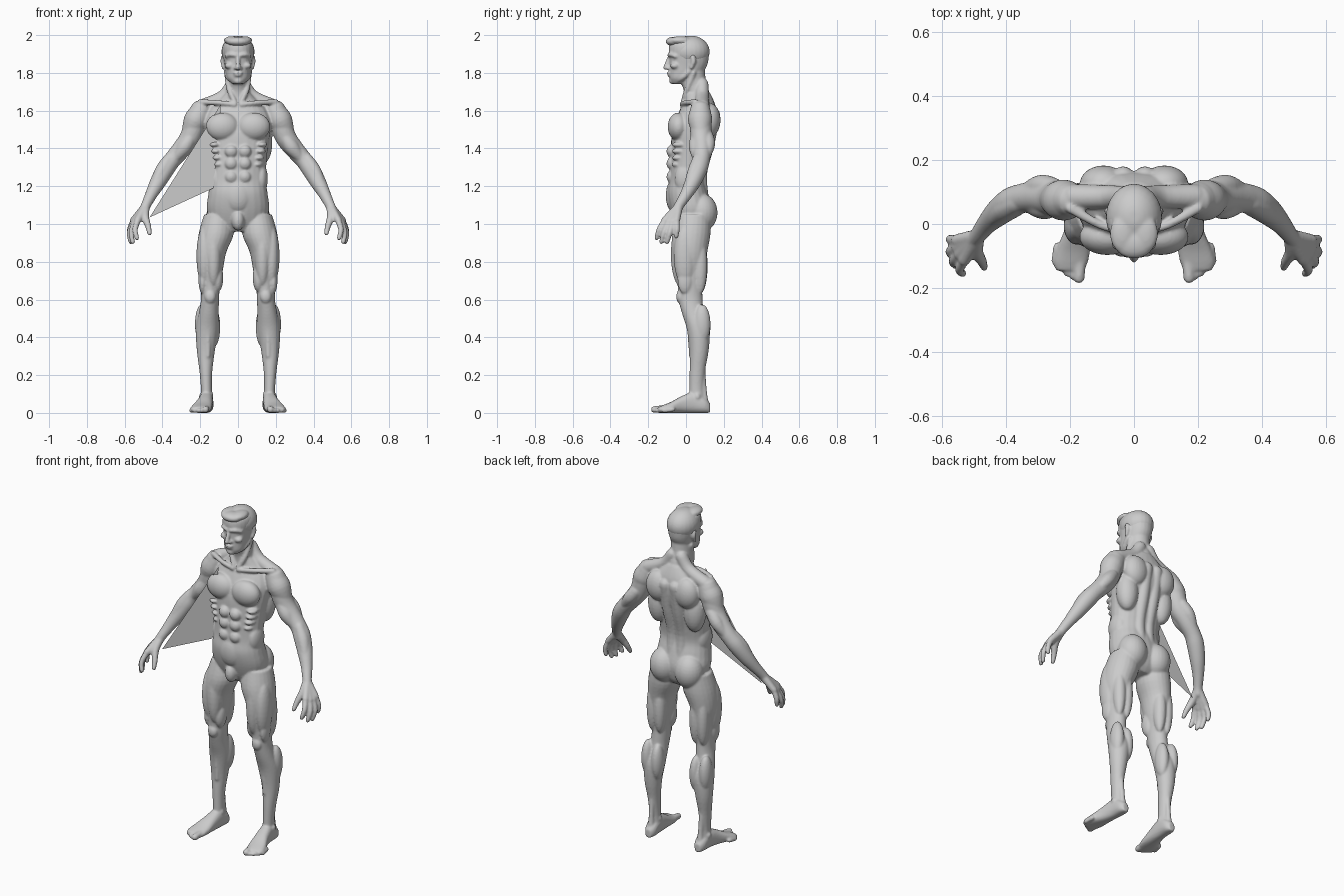
import bpy, bmesh, math
from mathutils import Vector as V

SEG = 24
bm = bmesh.new()


def smooth_rows(rows, n=4):
    """Catmull-Rom interpolation through rows of numbers."""
    out = []
    for i in range(len(rows) - 1):
        a, b, c, d = (rows[max(0, min(len(rows) - 1, i + k))] for k in (-1, 0, 1, 2))
        for s in range(n):
            t = s / n
            out.append([0.5 * (2*q + (r-p)*t + (2*p-5*q+4*r-w)*t*t + (3*q-p-3*r+w)*t**3)
                        for p, q, r, w in zip(a, b, c, d)])
    return out + [list(rows[-1])]


def loft(rings, pair=False, e=2.0):
    """Skin rings of (centre, u axis, v axis); pair adds the mirrored copy."""
    for sx in ((1, -1) if pair else (1,)):
        loops = []
        for c, u, v in rings:
            loop = []
            for k in range(SEG):
                a = 2 * math.pi * k / SEG
                ca, sa = math.cos(a), math.sin(a)
                p = c + u * math.copysign(abs(ca)**(2/e), ca) + v * math.copysign(abs(sa)**(2/e), sa)
                loop.append(bm.verts.new((p.x * sx, p.y, p.z)))
            loops.append(loop)
        faces = [bm.faces.new(loops[0]), bm.faces.new(loops[-1])]
        for A, B in zip(loops, loops[1:]):
            for k in range(SEG):
                j = (k + 1) % SEG
                faces.append(bm.faces.new((A[k], A[j], B[j], B[k])))
        bmesh.ops.recalc_face_normals(bm, faces=faces)


def stack(rows, pair=False, e=2.0):
    """Horizontal slices: z, cx, cy, rx, ry."""
    loft([(V((x, y, z)), V((rx, 0, 0)), V((0, ry, 0))) for z, x, y, rx, ry in smooth_rows(rows)], pair, e)


def tube(rows, pair=True, n=4):
    """Round-ended limb through rows of x, y, z, radius."""
    pts = smooth_rows(rows, n)
    P = [V(p[:3]) for p in pts]
    R = [p[3] for p in pts]
    rings = []
    for i, (p, r) in enumerate(zip(P, R)):
        t = (P[min(i+1, len(P)-1)] - P[max(i-1, 0)]).normalized()
        ref = V((0, 1, 0)) if abs(t.y) < 0.8 else V((1, 0, 0))
        u = t.cross(ref).normalized()
        v = t.cross(u)
        ring = (p, u * r, v * r)
        caps = [(p + t * r * k * (-1 if i == 0 else 1), u * r * w, v * r * w)
                for k, w in ((0.5, 0.87), (0.85, 0.53), (0.98, 0.2))]
        if i == 0:
            rings += caps[::-1] + [ring]
        elif i == len(P) - 1:
            rings += [ring] + caps
        else:
            rings.append(ring)
    loft(rings, pair)


def blob(x, y, z, rx, ry, rz, pair=True):
    """Ellipsoid muscle."""
    rings = []
    for i in range(1, 16):
        a = math.pi * i / 16
        rings.append((V((x, y, z - rz * math.cos(a))), V((rx * math.sin(a), 0, 0)), V((0, ry * math.sin(a), 0))))
    loft(rings, pair)


def finish(name, voxel, its):
    """Write the parts out as one blended smooth skin."""
    me = bpy.data.meshes.new(name)
    bm.to_mesh(me)
    bm.clear()
    ob = bpy.data.objects.new(name, me)
    bpy.context.collection.objects.link(ob)
    m = ob.modifiers.new("blend", 'REMESH')
    m.mode, m.voxel_size, m.use_smooth_shade = 'VOXEL', voxel, True
    s = ob.modifiers.new("soften", 'SMOOTH')
    s.factor, s.iterations = 0.5, its
    return ob


# torso: z, front y, back y, half width
torso = [(.96, -.03, .09, .08), (1.0, -.055, .12, .14), (1.08, -.085, .135, .165), (1.16, -.1, .118, .157),
         (1.23, -.09, .1, .148), (1.31, -.085, .11, .15), (1.4, -.08, .13, .158), (1.48, -.075, .155, .17),
         (1.55, -.055, .165, .175), (1.61, -.03, .16, .15), (1.65, -.01, .148, .11), (1.69, -.01, .13, .07)]
stack([(z, 0, (f + b) / 2, w, (b - f) / 2) for z, f, b, w in torso], e=2.2)

# chest, stomach and groin
blob(.083, -.04, 1.515, .088, .057, .075)
for z in (1.385, 1.32, 1.25):
    blob(.036, -.075, z, .034, .028, .034)
blob(0, -.062, 1.15, .075, .045, .09, False)
blob(.122, .0, 1.24, .036, .06, .08)
for i in range(4):
    blob(.125 - .008 * i, -.035, 1.42 - .035 * i, .03, .04, .016)
blob(0, -.062, 1.02, .034, .04, .055, False)

# back and buttocks
blob(.095, .125, 1.55, .075, .058, .09)
blob(.12, .085, 1.43, .062, .06, .12)
tube([(.03, .085, 1.15, .034), (.032, .08, 1.27, .032), (.034, .115, 1.42, .035), (.034, .145, 1.58, .036)])
blob(.083, .085, 1.06, .083, .082, .1)

# neck, trapezius and collar bones
stack([(1.6, 0, .07, .075, .075), (1.7, 0, .056, .064, .067), (1.75, 0, .04, .061, .066), (1.82, 0, .035, .06, .065)])
tube([(.03, .085, 1.74, .034), (.08, .085, 1.672, .036), (.19, .085, 1.62, .04)])
tube([(.06, .04, 1.8, .014), (.045, .005, 1.71, .015), (.014, -.018, 1.64, .012)])
tube([(.018, -.022, 1.632, .013), (.1, -.005, 1.642, .013), (.2, .05, 1.645, .016)])

# skull and face
stack([(1.742, 0, -.045, .032, .032), (1.77, 0, -.03, .056, .056), (1.80, 0, -.002, .066, .087),
       (1.84, 0, .012, .072, .1), (1.88, 0, .016, .078, .104), (1.92, 0, .014, .082, .106),
       (1.955, 0, .01, .076, .095), (1.98, 0, .005, .05, .065), (1.988, 0, 0, .02, .03)], e=2.15)
tube([(0, -.088, 1.88, .01), (0, -.1, 1.85, .012), (0, -.108, 1.828, .013)], False)
blob(.013, -.092, 1.825, .011, .014, .009)
tube([(.012, -.088, 1.893, .011), (.04, -.08, 1.897, .011), (.062, -.055, 1.888, .01)])
blob(.045, -.058, 1.838, .026, .026, .018)
blob(0, -.088, 1.8, .026, .014, .006, False)
blob(0, -.086, 1.787, .022, .014, .007, False)
blob(0, -.07, 1.757, .024, .02, .017, False)
tube([(.062, .02, 1.81, .014), (.05, -.02, 1.775, .015), (.02, -.058, 1.755, .014)])
tube([(.078, .035, 1.885, .012), (.08, .04, 1.86, .013), (.076, .028, 1.828, .01)])

# arms with deltoid, biceps, triceps and forearm muscle
tube([(.2, .075, 1.6, .055), (.226, .078, 1.53, .058), (.255, .08, 1.455, .055), (.3, .085, 1.395, .05),
      (.35, .08, 1.337, .046), (.385, .065, 1.29, .048), (.425, .035, 1.22, .042), (.46, 0, 1.155, .032),
      (.487, -.035, 1.1, .026), (.5, -.05, 1.07, .026)])
tube([(.195, .075, 1.6, .055), (.225, .075, 1.545, .064), (.262, .08, 1.47, .04)])
tube([(.25, .055, 1.46, .032), (.285, .055, 1.405, .04), (.33, .06, 1.35, .025)])
tube([(.25, .11, 1.47, .034), (.29, .118, 1.42, .036), (.335, .105, 1.36, .025)])
tube([(.365, .065, 1.345, .03), (.405, .045, 1.28, .036), (.445, .01, 1.2, .022)])

# hands: knuckle, middle joint and tip of each finger
wrist = (.488, -.037, 1.095, .022)
for k, m, t in (((.53, -.112, 1.02), (.545, -.142, .97), (.535, -.155, .925)),
                ((.545, -.093, 1.01), (.565, -.116, .955), (.557, -.13, .905)),
                ((.552, -.071, 1.01), (.575, -.085, .955), (.568, -.1, .905)),
                ((.553, -.05, 1.02), (.574, -.048, .97), (.572, -.052, .935))):
    tube([wrist, (*k, .019)])
    tube([(*k, .016), (*m, .0145), (*t, .012)])
tube([wrist, (.492, -.085, 1.04, .021), (.476, -.115, .99, .016), (.468, -.135, .95, .012)])

# legs: z, cx, cy, rx, ry
stack([(1.05, .105, .04, .075, .09), (.95, .115, .028, .093, .102), (.85, .139, .02, .077, .093),
       (.75, .141, .022, .06, .08), (.67, .146, .022, .05, .066), (.6, .148, .024, .048, .064),
       (.53, .155, .037, .052, .059), (.44, .163, .065, .06, .06), (.33, .17, .07, .048, .05),
       (.22, .17, .06, .034, .041), (.12, .167, .056, .029, .038), (.05, .165, .065, .034, .048)], True)
blob(.178, -.005, .83, .042, .06, .16)
blob(.13, -.03, .84, .042, .05, .17)
blob(.108, -.01, .715, .03, .042, .075)
blob(.187, -.005, .7, .022, .04, .07)
blob(.12, .075, .78, .036, .04, .15)
blob(.168, .075, .78, .034, .038, .15)
blob(.147, -.03, .615, .03, .022, .036)
blob(.128, .085, .455, .034, .045, .105)
blob(.193, .085, .47, .035, .045, .105)
tube([(.15, -.01, .56, .018), (.158, .02, .45, .016), (.16, .03, .3, .014)])
tube([(.168, .085, .25, .016), (.165, .095, .12, .015), (.165, .1, .05, .02)])
blob(.145, .05, .095, .014, .018, .02)
blob(.193, .06, .085, .014, .018, .02)

# feet: x, y, half width, height
foot = smooth_rows([(.165, .128, .018, .05), (.165, .1, .034, .08), (.168, .04, .037, .11), (.176, -.02, .042, .09),
                    (.19, -.08, .053, .058), (.198, -.12, .054, .042), (.2, -.145, .044, .032)])
loft([(V((x, y, h / 2)), V((w, 0, 0)), V((0, 0, h / 2))) for x, y, w, h in foot], True, 2.4)
for i in range(5):
    r = .018 if i == 0 else .0125
    tube([(.168 + .018 * i, -.11 + .01 * i, r + .006, r),
          (.172 + .0185 * i, -.168 + .003 * i + .0025 * i * i, r, r)])

finish("body", .006, 4)

# hair cap with a swept front
blob(0, .022, 1.912, .088, .104, .086, False)
blob(0, -.062, 1.966, .062, .046, .026, False)
blob(.035, -.03, 1.972, .04, .06, .022)
finish("hair", .006, 5)

# thin stray sheet between hand, shoulder and waist
me = bpy.data.meshes.new("flat_sheet")
me.from_pydata([(-.09, -.057, 1.635), (-.468, -.057, 1.035), (-.13, -.057, 1.19)], [], [(0, 1, 2)])
bpy.context.collection.objects.link(bpy.data.objects.new("flat_sheet", me))
